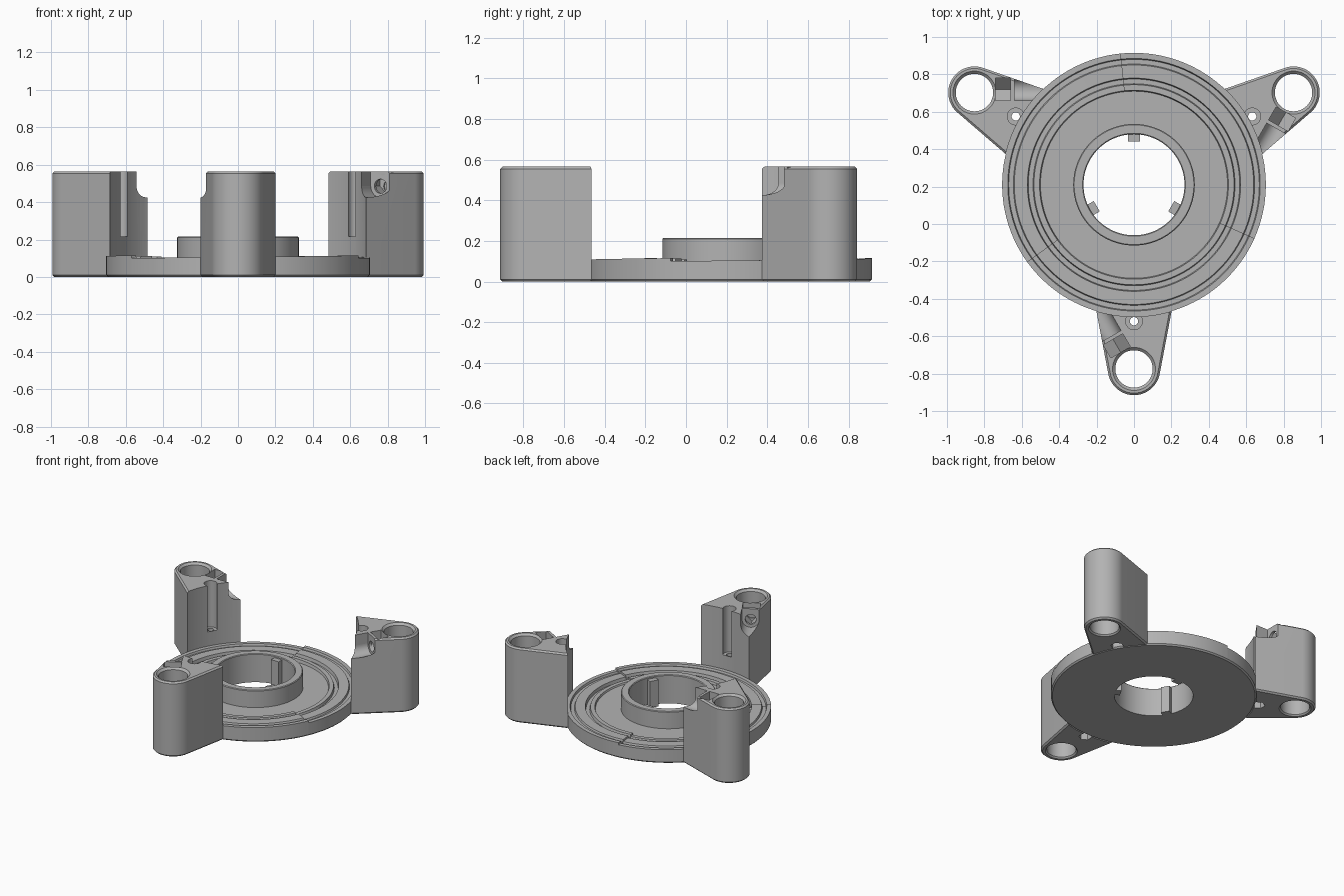
import bpy, bmesh, math
from mathutils import Matrix, Vector

default = bpy.data.objects.get("Cube")
if default:
    bpy.data.objects.remove(default, do_unlink=True)

CENTRE = Vector((0, 0.21, 0))
DISK_R, HEIGHT = 0.705, 0.565
THIRD = math.tau / 3

grey = bpy.data.materials.new("plain_grey")
grey.use_nodes = True
COLOUR = (0.45, 0.45, 0.45, 1)
grey.diffuse_color = COLOUR
grey.node_tree.nodes["Principled BSDF"].inputs["Base Color"].default_value = COLOUR


def finish(name, bm):
    bmesh.ops.remove_doubles(bm, verts=bm.verts, dist=1e-5)
    bmesh.ops.recalc_face_normals(bm, faces=bm.faces)
    mesh = bpy.data.meshes.new(name)
    bm.to_mesh(mesh)
    bm.free()
    mesh.materials.append(grey)
    obj = bpy.data.objects.new(name, mesh)
    bpy.context.collection.objects.link(obj)
    return obj


def activate(obj):
    bpy.ops.object.select_all(action='DESELECT')
    obj.select_set(True)
    bpy.context.view_layer.objects.active = obj


def smooth(obj):
    activate(obj)
    bpy.ops.object.shade_smooth_by_angle(angle=math.radians(30))


def cut(obj, cutters):
    activate(obj)
    for cutter in cutters:
        mod = obj.modifiers.new("cut", 'BOOLEAN')
        mod.operation, mod.solver, mod.object = 'DIFFERENCE', 'EXACT', cutter
        bpy.ops.object.modifier_apply(modifier=mod.name)
    for cutter in cutters:
        bpy.data.objects.remove(cutter, do_unlink=True)


def rod(r1, r2, z0, z1, place=Matrix(), sides=48):
    """Cylinder or cone along local z."""
    bm = bmesh.new()
    bmesh.ops.create_cone(bm, cap_ends=True, segments=sides, radius1=r1, radius2=r2, depth=z1 - z0,
                          matrix=place @ Matrix.Translation((0, 0, (z0 + z1) / 2)))
    return finish("cutter", bm)


def box(low, high, place=Matrix()):
    low, high = Vector(low), Vector(high)
    bm = bmesh.new()
    bmesh.ops.create_cube(bm, size=1, matrix=place @ Matrix.Translation((low + high) / 2)
                          @ Matrix.Diagonal((high - low).to_4d()))
    return finish("box", bm)


def revolve(name, profile, lift=0.0, start=0.0, steps=40):
    """Turn (radius, height, ramp share) points in three sectors that may ramp upwards."""
    bm = bmesh.new()
    rows = []
    for sector in range(3):
        for i in range(steps + 1):
            t = i / steps
            a = start + (sector + t) * THIRD
            rows.append([bm.verts.new((r * math.cos(a), r * math.sin(a), z + lift * share * t))
                         for r, z, share in profile])
    n = len(profile)
    for k, row in enumerate(rows):
        nxt = rows[(k + 1) % len(rows)]
        for j in range(n):
            m = (j + 1) % n
            # at a ramp step only the lifted points differ
            if (k + 1) % (steps + 1) == 0 and not (profile[j][2] or profile[m][2]):
                continue
            bm.faces.new((row[j], row[m], nxt[m], nxt[j]))
    bmesh.ops.dissolve_degenerate(bm, dist=1e-5, edges=bm.edges)
    return finish(name, bm)


# Base disk with stepped, gently ramped rings
disk = revolve("base_disk", [
    (0.27, 0, 0), (0.695, 0, 0), (DISK_R, 0.01, 0), (DISK_R, 0.1, 1), (0.675, 0.1, 1),
    (0.67, 0.085, 1), (0.645, 0.085, 1), (0.64, 0.098, 1), (0.57, 0.098, 1), (0.565, 0.075, 1),
    (0.54, 0.075, 1), (0.535, 0.094, 1), (0.505, 0.094, 1), (0.5, 0.085, 0), (0.27, 0.085, 0)],
    lift=0.015, start=math.radians(96))
disk.location = CENTRE
smooth(disk)

# Central hub with three inner ribs
hub = revolve("hub", [(0.27, 0.08, 0), (0.325, 0.08, 0), (0.325, 0.21, 0),
                      (0.32, 0.215, 0), (0.275, 0.215, 0), (0.27, 0.21, 0)])
hub.location = CENTRE
smooth(hub)
for i in range(3):
    rib = box((-0.032, 0.23, 0), (0.032, 0.285, 0.2), Matrix.Rotation(i * THIRD, 4, 'Z'))
    rib.name = "hub_rib"
    rib.location = CENTRE

# Mounting post, drawn pointing forwards from the disk centre
TIP, TIP_R, LEAN = 0.985, 0.14, math.radians(11.3)
bm = bmesh.new()
outline = [(-0.225, -0.55)]
span = math.pi / 2 - LEAN
for i in range(33):
    a = -span + 2 * span * i / 32
    outline.append((TIP_R * math.sin(a), -TIP - TIP_R * math.cos(a)))
outline.append((0.225, -0.55))
base = bm.faces.new([bm.verts.new((x, y, 0)) for x, y in outline])
top = bmesh.ops.extrude_face_region(bm, geom=[base])
bmesh.ops.translate(bm, verts=[v for v in top["geom"] if isinstance(v, bmesh.types.BMVert)],
                    vec=(0, 0, HEIGHT))
post = finish("mounting_post", bm)
activate(post)
bevel = post.modifiers.new("edge_chamfer", 'BEVEL')
bevel.width, bevel.segments, bevel.angle_limit = 0.011, 1, math.radians(60)
bpy.ops.object.modifier_apply(modifier=bevel.name)

at_tip = Matrix.Translation((0, -TIP, 0))
at_screw = Matrix.Translation((0, -0.73, 0))
side = Matrix.Rotation(THIRD, 4, 'Z')
bore = side @ Matrix.Translation((0, 0.51, 0.485)) @ Matrix.Rotation(math.pi / 2, 4, 'Y')
vee = side @ Matrix.Translation((0, 0.51, 0.485)) @ Matrix.Rotation(math.pi / 4, 4, 'X')
V = 0.06 / math.sqrt(2)
cut(post, [
    rod(DISK_R, DISK_R, -1, 1, sides=120),                       # concave inner wall
    rod(0.1, 0.1, -1, 1, at_tip),                                # through hole
    rod(0.1, 0.125, HEIGHT - 0.015, HEIGHT + 0.01, at_tip),      # hole chamfers
    rod(0.12, 0.1, -0.01, 0.01, at_tip),
    rod(0.045, 0.045, 0.215, 1, at_screw, 32),                   # screw slot
    rod(0.022, 0.022, -1, 1, at_screw, 24),
    rod(0.045, 0.045, -1, 0.06, at_screw, 6),                    # nut seat
    rod(0.06, 0.06, -0.64, -0.3, bore),                          # side channel
    box((-0.64, 0.45, 0.485), (-0.3, 0.57, 1), side),
    rod(0.038, 0.038, -0.75, -0.6, bore, 24),
    box((-0.74, 0.45, 0.485), (-0.66, 0.57, 1), side),           # nut pocket with vee floor
    box((-0.74, -V, -V), (-0.66, V, V), vee),
])
smooth(post)
post.location = CENTRE
for i in (1, 2):
    twin = post.copy()
    twin.rotation_euler.z = i * THIRD
    bpy.context.collection.objects.link(twin)
